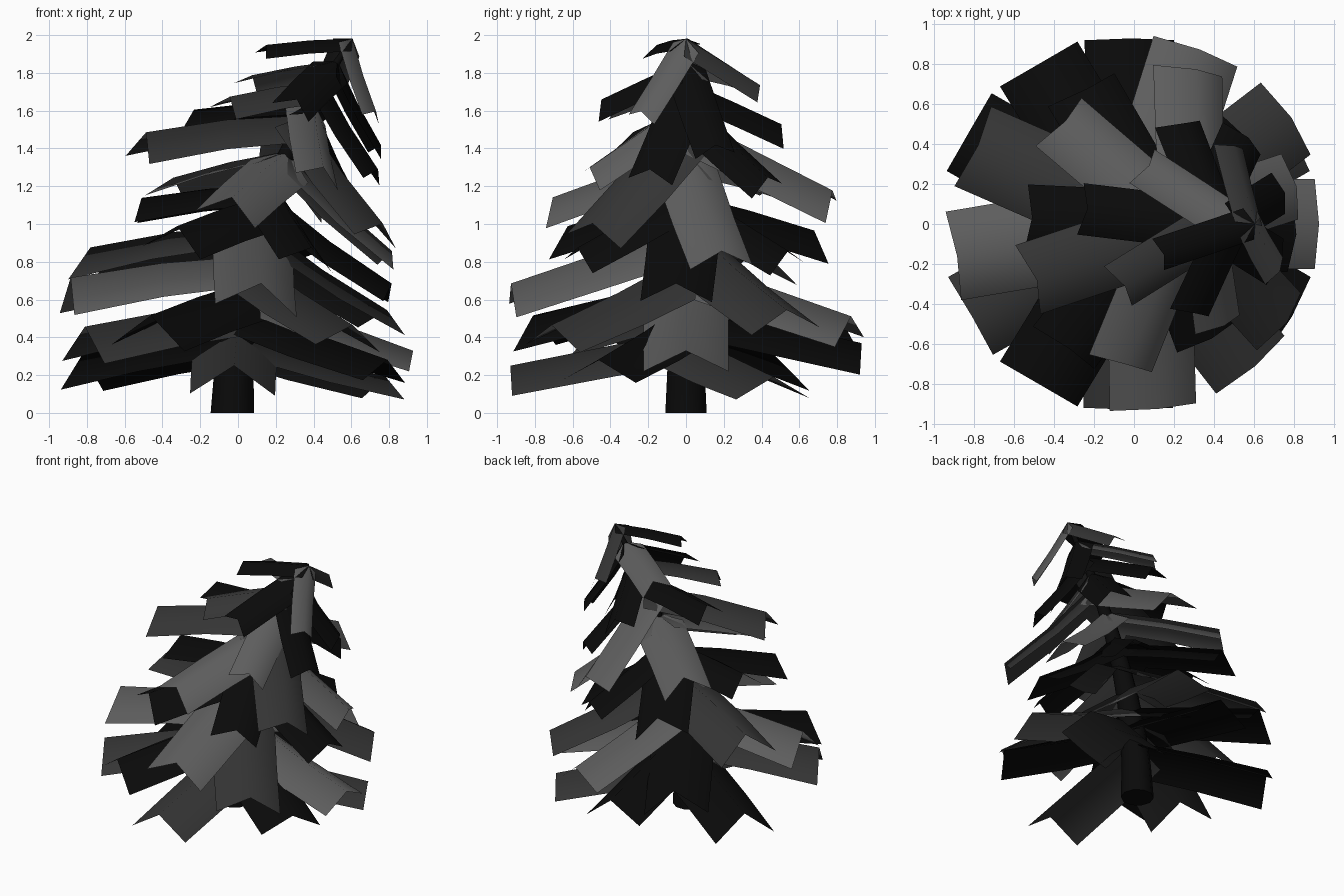
import bpy, bmesh
from math import sin, cos, radians

if "Cube" in bpy.data.objects:
    bpy.data.objects.remove(bpy.data.objects["Cube"])

R = 3.4        # bend radius of the leaning tree
SHIFT = -0.03  # trunk foot offset


def bend(x, y, s):
    """Map the upright tree (s = height along trunk) onto the leaning arc."""
    a = s / R
    return (SHIFT + R - (R - x) * cos(a), y, (R - x) * sin(a))


def material(name, v):
    m = bpy.data.materials.new(name)
    m.diffuse_color = (v, v, v, 1)
    m.use_nodes = True
    m.node_tree.nodes["Principled BSDF"].inputs["Base Color"].default_value = m.diffuse_color
    return m


def make_object(name, bm, mat):
    for f in bm.faces:
        f.smooth = True
    me = bpy.data.meshes.new(name)
    bm.to_mesh(me)
    bm.free()
    me.materials.append(mat)
    ob = bpy.data.objects.new(name, me)
    bpy.context.collection.objects.link(ob)
    return ob


bark = material("bark", 0.003)
shades = [material("needles_dark", 0.003), material("needles_mid", 0.035),
          material("needles_light", 0.11)]

# Trunk: tapered bent tube with a sharp foot
bm = bmesh.new()
SIDES, STEPS = 10, 8
rings = []
for i in range(STEPS + 1):
    t = i / STEPS
    rad = 0.115 * (1 - t) + 0.015 * t
    rings.append([bm.verts.new(bend(rad * cos(radians(360 * k / SIDES)),
                                    rad * sin(radians(360 * k / SIDES)), 2.05 * t))
                  for k in range(SIDES)])
for lo, hi in zip(rings, rings[1:]):
    for k in range(SIDES):
        n = (k + 1) % SIDES
        bm.faces.new((lo[k], lo[n], hi[n], hi[k]))
for f in (bm.faces.new(rings[0][::-1]), bm.faces.new(rings[-1])):
    for e in f.edges:
        e.smooth = False
trunk = make_object("trunk", bm, bark)


# Branch: folded sheet, ridge on top, drooping outwards
def branch(name, az, s_tip, reach, width, mat):
    slope = 0.2 + 0.47 * (s_tip - 0.25) / 1.6
    ca, sa = cos(radians(az)), sin(radians(az))
    half = width / 2
    bm = bmesh.new()
    rows = []
    for t in (0, 0.5, 1):
        d = reach * t
        s = s_tip + slope * (reach - d)
        row = []
        for side in (-1, 0, 1):
            r, w = d * (1 - 0.01 * abs(side)), side * half
            row.append(bm.verts.new(bend(r * ca - w * sa, r * sa + w * ca,
                                         s - 0.68 * half * abs(side))))
        rows.append(row)
    for a, b in zip(rows, rows[1:]):
        for k in (0, 1):
            bm.faces.new((a[k], b[k], b[k + 1], a[k + 1]))
    make_object(name, bm, mat)


# Tiers of three: ridge tip height, first azimuth, reach, tip width, shades
tiers = [
    (0.25, 30, 0.93, 0.45, "101"), (0.37, 90, 0.93, 0.45, "010"),
    (0.455, 0, 0.935, 0.45, "200"), (0.567, 70, 0.93, 0.45, "221"),
    (0.707, 35, 0.93, 0.44, "112"), (0.89, -4, 0.755, 0.38, "000"),
    (0.97, 57, 0.645, 0.33, "000"), (1.10, 15, 0.73, 0.34, "222"),
    (1.25, 81, 0.785, 0.37, "211"), (1.425, 52, 0.55, 0.26, "002"),
    (1.55, 98, 0.51, 0.25, "010"), (1.69, 20, 0.455, 0.22, "020"),
    (1.85, 83, 0.395, 0.17, "102"),
]
for i, (s, az, reach, width, tone) in enumerate(tiers):
    for k in range(3):
        branch(f"branch_{i + 1}_{k + 1}", az + 120 * k, s, reach, width,
               shades[int(tone[k])])
